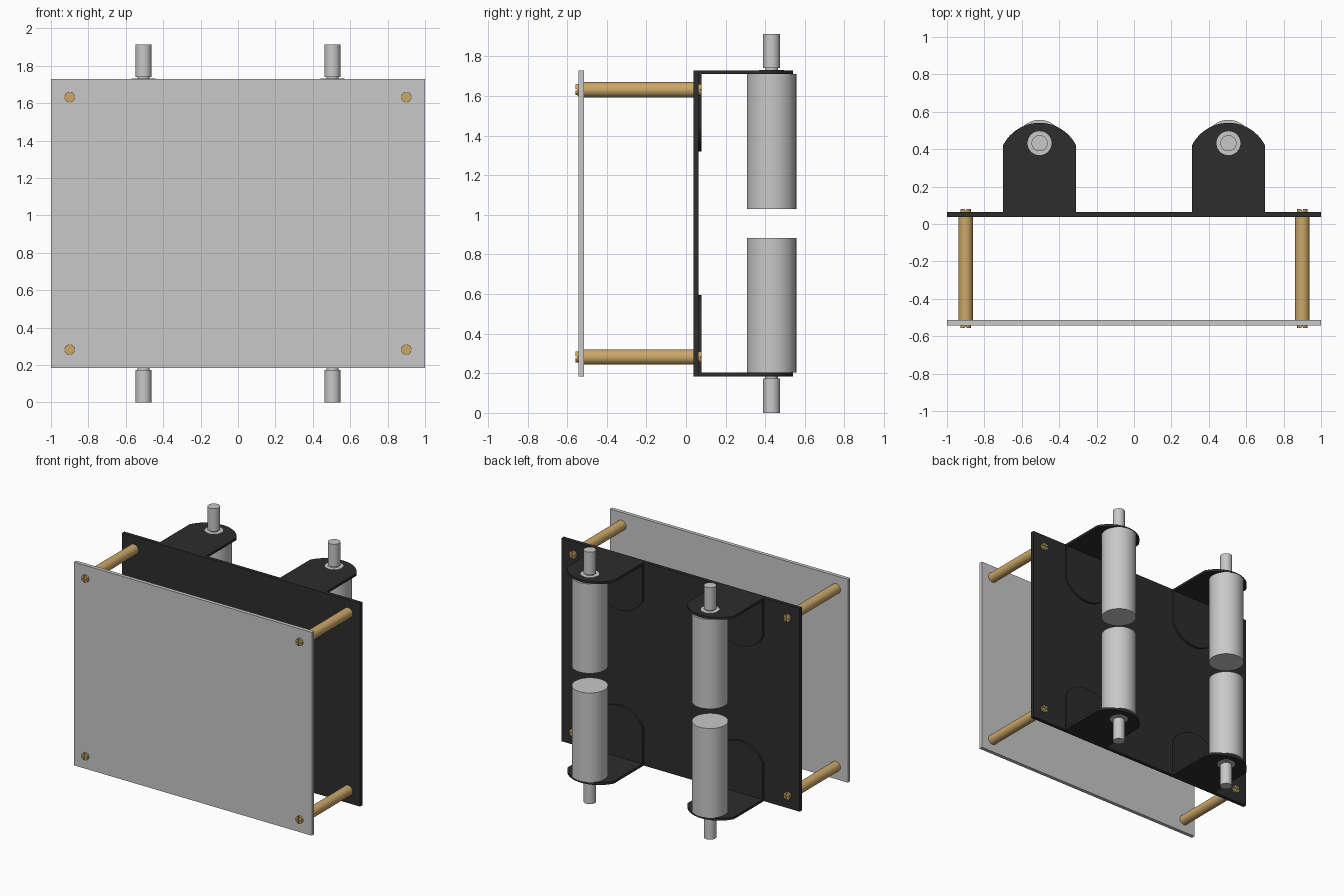
import bpy, bmesh, math
from mathutils import Matrix, Vector

cube = bpy.data.objects.get("Cube")
if cube:
    bpy.data.objects.remove(cube, do_unlink=True)

MID_Z = 0.957      # everything mirrors above and below this height
HALF_H = 0.772     # half height of the plates
POST_X, POST_Z = 0.9, 0.675
MOTOR_X, MOTOR_Y = 0.505, 0.432
FRONT, BACK = (-0.542, -0.514), (0.037, 0.064)


def material(name, rgb):
    mat = bpy.data.materials.new(name)
    mat.use_nodes = True
    mat.diffuse_color = (*rgb, 1)
    mat.node_tree.nodes["Principled BSDF"].inputs["Base Color"].default_value = (*rgb, 1)
    return mat


light_grey = material("light grey", (0.58, 0.58, 0.58))
black = material("black", (0.026, 0.026, 0.026))
brass = material("brass", (0.6, 0.39, 0.14))


def prism(bm, outline, start, end, frame):
    """Extrude a 2D outline from start to end along the frame's third axis."""
    low = [bm.verts.new(frame @ Vector((x, y, start))) for x, y in outline]
    high = [bm.verts.new(frame @ Vector((x, y, end))) for x, y in outline]
    bm.faces.new(low)
    bm.faces.new(high)
    for i in range(len(low)):
        j = (i + 1) % len(low)
        bm.faces.new((low[i], low[j], high[j], high[i]))


def finish(bm, name, mat):
    bmesh.ops.recalc_face_normals(bm, faces=bm.faces)
    mesh = bpy.data.meshes.new(name)
    bm.to_mesh(mesh)
    bm.free()
    mesh.materials.append(mat)
    mesh.shade_smooth()
    mesh.set_sharp_from_angle(angle=math.radians(30))
    bpy.context.collection.objects.link(bpy.data.objects.new(name, mesh))


def arc(radius, start, end, steps, cy=0):
    angles = [start + (end - start) * i / steps for i in range(steps + 1)]
    return [(radius * math.cos(a), cy + radius * math.sin(a)) for a in angles]


def circle(radius):
    return arc(radius, 0, math.tau, 48)[:-1]


def tongue(half_width, length, rise):
    """Straight-sided strip that ends in a shallow arc."""
    radius = (half_width ** 2 + rise ** 2) / (2 * rise)
    half = math.asin(half_width / radius)
    tip = arc(radius, math.pi / 2 - half, math.pi / 2 + half, 24, length - radius)
    return [(-half_width, 0), (half_width, 0)] + tip


def frame(origin, x_axis, y_axis, z_axis):
    mat = Matrix((x_axis, y_axis, z_axis)).transposed().to_4x4()
    mat.translation = origin
    return mat


# Plates
def plate(name, span, mat):
    bm = bmesh.new()
    face = [(-1, -HALF_H), (1, -HALF_H), (1, HALF_H), (-1, HALF_H)]
    prism(bm, face, *span, frame((0, 0, MID_Z), (1, 0, 0), (0, 0, 1), (0, 1, 0)))
    finish(bm, name, mat)


plate("front_plate", FRONT, light_grey)
plate("back_plate", BACK, black)


# Cross-slotted screw head: a disc carrying four raised quadrants
def screw(name, x, z, y, out):
    bm = bmesh.new()
    radius, slot = 0.028, 0.004
    prism(bm, circle(radius), 0, 0.008, frame((x, y, z), (1, 0, 0), (0, 0, 1), (0, out, 0)))
    edge = math.asin(slot / radius)
    quadrant = [(slot, slot)] + arc(radius, edge, math.pi / 2 - edge, 10)
    for sx in (-1, 1):
        for sz in (-1, 1):
            prism(bm, quadrant, 0.008, 0.015,
                  frame((x, y, z), (sx, 0, 0), (0, 0, sz), (0, out, 0)))
    finish(bm, name, brass)


for sx, side in ((1, "left"), (-1, "right")):
    for sz, level in ((1, "upper"), (-1, "lower")):
        tag = f"{level}_{side}"

        # Standoff and its two screws
        x, z = sx * POST_X, MID_Z + sz * POST_Z
        bm = bmesh.new()
        prism(bm, circle(0.038), FRONT[1], BACK[0],
              frame((x, 0, z), (1, 0, 0), (0, 0, 1), (0, 1, 0)))
        finish(bm, f"standoff_{tag}", brass)
        screw(f"front_screw_{tag}", x, z, FRONT[0], -1)
        screw(f"back_screw_{tag}", x, z, BACK[1], 1)

        # Angle bracket: horizontal flange and tab against the back plate
        x, edge_z = sx * MOTOR_X, MID_Z + sz * HALF_H
        bm = bmesh.new()
        prism(bm, tongue(0.195, 0.541 - BACK[1], 0.12), 0, 0.018,
              frame((x, BACK[1], edge_z), (1, 0, 0), (0, 1, 0), (0, 0, -sz)))
        prism(bm, tongue(0.195, 0.41, 0.12), 0, 0.015,
              frame((x, BACK[1], edge_z), (1, 0, 0), (0, 0, -sz), (0, 1, 0)))
        finish(bm, f"bracket_{tag}", black)

        # Motor body, boss, neck and shaft
        bm = bmesh.new()
        axis = frame((x, MOTOR_Y, MID_Z), (1, 0, 0), (0, 1, 0), (0, 0, sz))
        for radius, start, end in ((0.125, 0.074, 0.754), (0.064, 0.754, 0.774),
                                   (0.033, 0.774, 0.784), (0.043, 0.784, 0.957)):
            prism(bm, circle(radius), start, end, axis)
        finish(bm, f"motor_{tag}", light_grey)
